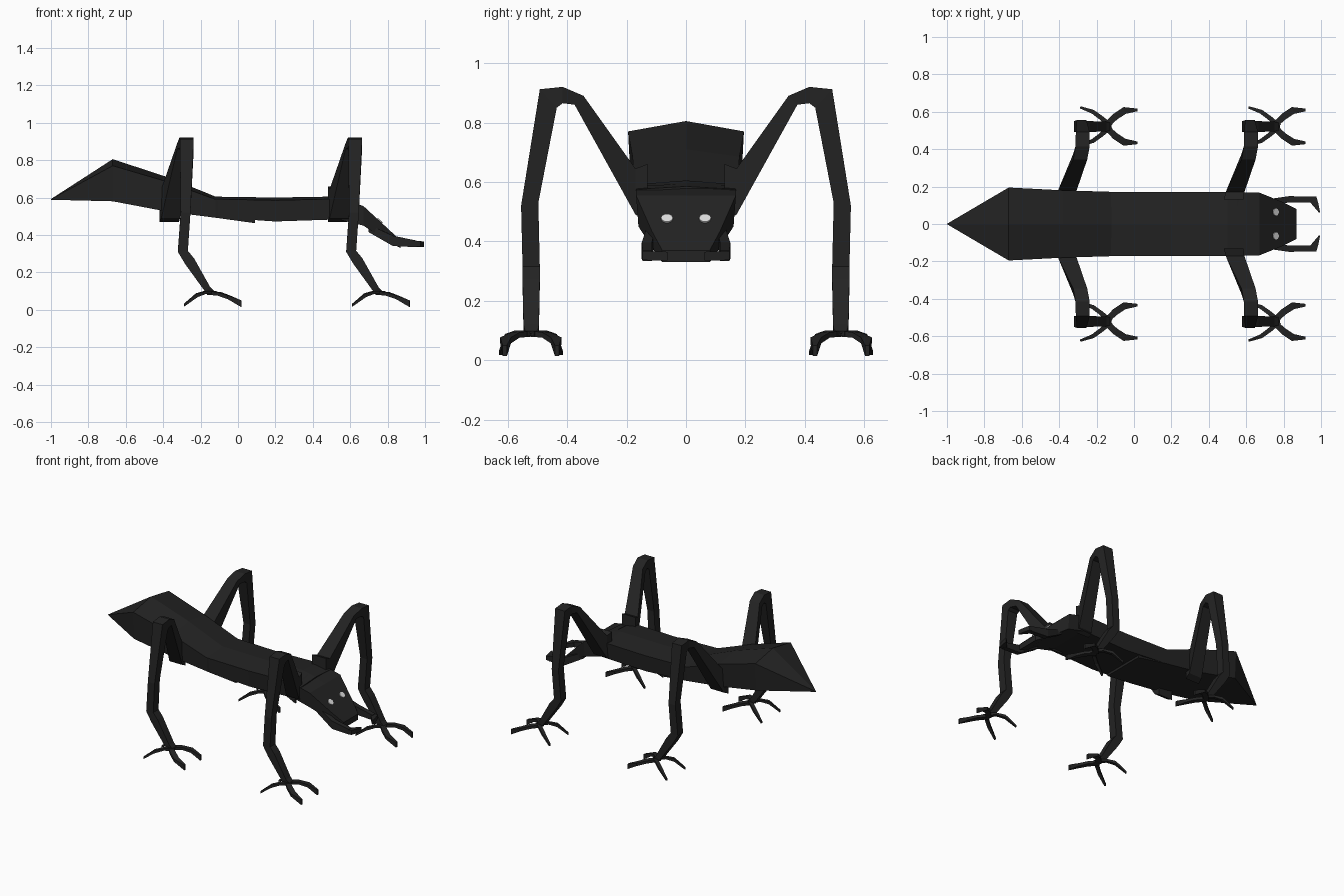
import bpy, bmesh, math
from mathutils import Vector


def material(name, v):
    m = bpy.data.materials.new(name)
    m.diffuse_color = (v, v, v, 1)
    return m


BLACK = material("charcoal black", 0.017)
WHITE = material("pale grey", 0.75)


def loft(name, rings):
    """Skin a row of equal-sized rings and cap both ends."""
    bm = bmesh.new()
    rows = [[bm.verts.new(p) for p in r] for r in rings]
    n = len(rows[0])
    for a, b in zip(rows, rows[1:]):
        for i in range(n):
            j = (i + 1) % n
            bm.faces.new((a[i], a[j], b[j], b[i]))
    bm.faces.new(rows[0][::-1])
    bm.faces.new(rows[-1])
    bmesh.ops.remove_doubles(bm, verts=bm.verts, dist=0.0005)
    bmesh.ops.recalc_face_normals(bm, faces=bm.faces)
    me = bpy.data.meshes.new(name)
    bm.to_mesh(me)
    bm.free()
    me.materials.append(BLACK)
    ob = bpy.data.objects.new(name, me)
    bpy.context.collection.objects.link(ob)
    return ob


def body_ring(x, half_top, half_bottom, ridge, shoulder, bottom):
    return [(x, 0, ridge), (x, half_top, shoulder), (x, half_bottom, bottom),
            (x, -half_bottom, bottom), (x, -half_top, shoulder)]


def ribbon(name, points, widths, heights):
    """Box-section strip along a path; width is horizontal, height vertical."""
    pts = [Vector(p) for p in points]
    rings = []
    for i, p in enumerate(pts):
        d = pts[min(i + 1, len(pts) - 1)] - pts[max(i - 1, 0)]
        side = Vector((-d.y, d.x, 0)).normalized() * widths[i] / 2
        up = Vector((0, 0, heights[i] / 2))
        rings.append([p + side + up, p - side + up, p - side - up, p + side - up])
    return loft(name, rings)


# Abdomen: pointed tail, raised hump, slopes down under the thorax
loft("abdomen", [
    body_ring(-1.00, 0.001, 0.001, 0.592, 0.591, 0.588),
    body_ring(-0.67, 0.195, 0.185, 0.805, 0.770, 0.580),
    body_ring(-0.38, 0.180, 0.170, 0.710, 0.685, 0.525),
    body_ring(-0.12, 0.172, 0.165, 0.605, 0.590, 0.492),
    body_ring(0.09, 0.160, 0.150, 0.500, 0.490, 0.463)])

# Thorax
loft("thorax", [
    body_ring(-0.14, 0.172, 0.165, 0.605, 0.592, 0.495),
    body_ring(0.20, 0.170, 0.160, 0.600, 0.585, 0.472),
    body_ring(0.50, 0.170, 0.160, 0.605, 0.592, 0.482),
    body_ring(0.60, 0.168, 0.160, 0.585, 0.575, 0.485)])

# Head: wedge sloping down to a blunt muzzle
loft("head", [
    body_ring(0.55, 0.168, 0.160, 0.595, 0.585, 0.480),
    body_ring(0.67, 0.168, 0.160, 0.555, 0.555, 0.450),
    body_ring(0.80, 0.115, 0.105, 0.435, 0.435, 0.365),
    body_ring(0.87, 0.080, 0.080, 0.370, 0.370, 0.330)])

# Eyes: thin discs lying on the sloping forehead
for s in (-1, 1):
    bpy.ops.mesh.primitive_cylinder_add(
        vertices=10, radius=0.02, depth=0.009, location=(0.757, s * 0.064, 0.4765),
        rotation=(0, math.radians(42.7), 0))
    eye = bpy.context.object
    eye.name = "eye"
    eye.data.materials.append(WHITE)

# Mandibles: straight arms with inward hooked tips
for s in (-1, 1):
    ribbon("mandible", [(0.70, s * 0.115, 0.435), (0.83, s * 0.132, 0.368),
                        (0.955, s * 0.130, 0.352)],
           (0.03, 0.034, 0.032), (0.04, 0.055, 0.035))
    loft("mandible_hook", [
        [(x0, s * y, z + 0.015), (x1, s * y, z + 0.015),
         (x1, s * y, z - 0.015), (x0, s * y, z - 0.015)]
        for x0, x1, y, z in ((0.93, 0.975, 0.146, 0.352),
                             (0.945, 0.985, 0.112, 0.351),
                             (0.988, 0.995, 0.062, 0.350))])

# Leg rings: inner y, inner z, outer y, outer z, back x, front x, front z offset
LEG = [
    (0.13, 0.47, 0.13, 0.66, 0.48, 0.585, 0),
    (0.17, 0.49, 0.17, 0.645, 0.49, 0.59, 0),
    (0.375, 0.86, 0.345, 0.89, 0.575, 0.65, 0),
    (0.415, 0.865, 0.415, 0.92, 0.587, 0.663, 0),
    (0.435, 0.85, 0.492, 0.912, 0.589, 0.663, 0),
    (0.497, 0.53, 0.555, 0.52, 0.594, 0.646, 0),
    (0.492, 0.31, 0.55, 0.31, 0.578, 0.632, 0.005),
    (0.492, 0.245, 0.55, 0.245, 0.617, 0.665, 0.03),
    (0.495, 0.10, 0.547, 0.10, 0.722, 0.752, 0.02),
    (0.50, 0.082, 0.54, 0.082, 0.755, 0.78, 0.01)]

for shift, label in ((0, "front"), (-0.9, "rear")):
    for s in (-1, 1):
        loft(label + "_leg", [
            [(xb + shift, s * yi, zi), (xf + shift, s * yi, zi + dz),
             (xf + shift, s * yo, zo + dz), (xb + shift, s * yo, zo)]
            for yi, zi, yo, zo, xb, xf, dz in LEG])
        # Four splayed claws per foot
        for t in (-1, 1):
            def at(x, spread, z):
                return (x + shift, s * (0.522 + t * spread), z)
            ribbon(label + "_foot_front_claw",
                   [at(0.745, 0, 0.09), at(0.80, 0.052, 0.085),
                    at(0.85, 0.085, 0.067), at(0.918, 0.088, 0.032)],
                   (0.03, 0.036, 0.038, 0.014), (0.02, 0.018, 0.02, 0.036))
            ribbon(label + "_foot_rear_claw",
                   [at(0.775, 0, 0.09), at(0.725, 0.045, 0.093),
                    at(0.68, 0.078, 0.078), at(0.612, 0.102, 0.025)],
                   (0.03, 0.024, 0.022, 0.012), (0.018, 0.014, 0.02, 0.014))
